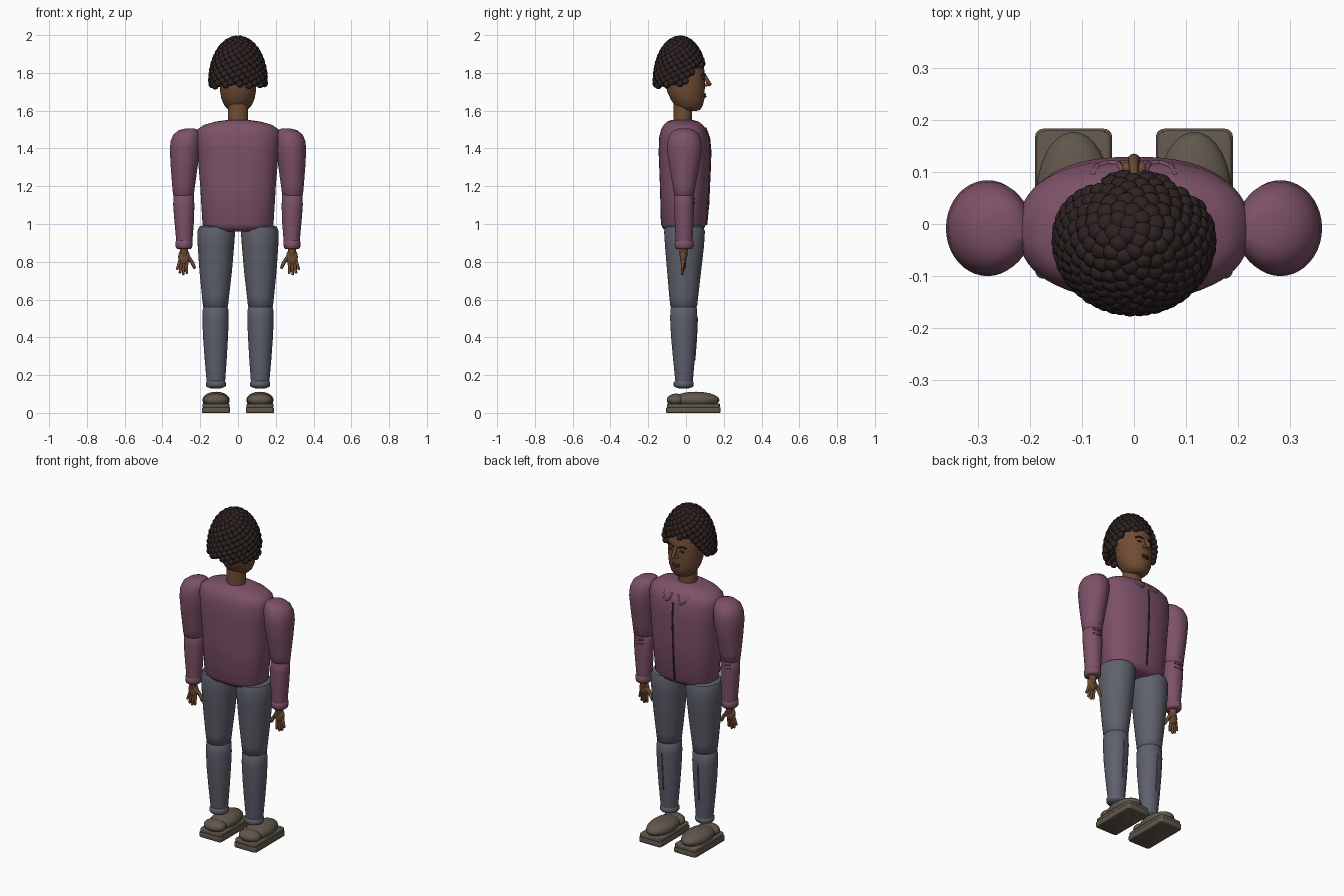
import bpy, bmesh, math
from mathutils import Matrix, Vector


def material(name, rgb):
    m = bpy.data.materials.new(name)
    m.diffuse_color = (*rgb, 1)
    return m


PLUM = material("plum_cloth", (0.205, 0.082, 0.137))
PLUM_DARK = material("dark_plum", (0.06, 0.02, 0.035))
GREY = material("grey_cloth", (0.112, 0.117, 0.148))
SHOE = material("shoe_brown", (0.118, 0.096, 0.072))
SKIN = material("brown_skin", (0.165, 0.073, 0.035))
LIP = material("lip_brown", (0.075, 0.028, 0.018))
HAIR = material("dark_hair", (0.028, 0.016, 0.016))


def finish(name, bm, mat, angle=45):
    bmesh.ops.recalc_face_normals(bm, faces=bm.faces)
    me = bpy.data.meshes.new(name)
    bm.to_mesh(me)
    bm.free()
    me.materials.append(mat)
    ob = bpy.data.objects.new(name, me)
    bpy.context.collection.objects.link(ob)
    bpy.ops.object.select_all(action='DESELECT')
    ob.select_set(True)
    bpy.context.view_layer.objects.active = ob
    bpy.ops.object.shade_smooth_by_angle(angle=math.radians(angle))
    return ob


def loft(name, rings, mat, side=1, power=2.0, seg=40):
    """Stack of superellipse rings: (z, centre x, centre y, radius x, radius y)."""
    bm = bmesh.new()
    loops = []
    for z, cx, cy, rx, ry in rings:
        loop = []
        for i in range(seg):
            a = 2 * math.pi * i / seg
            c, s = math.cos(a), math.sin(a)
            x = math.copysign(abs(c) ** (2 / power), c) * rx
            y = math.copysign(abs(s) ** (2 / power), s) * ry
            loop.append(bm.verts.new((cx * side + x, cy + y, z)))
        loops.append(loop)
    for a, b in zip(loops, loops[1:]):
        for i in range(seg):
            j = (i + 1) % seg
            bm.faces.new((a[i], a[j], b[j], b[i]))
    bm.faces.new(loops[0])
    bm.faces.new(loops[-1])
    return finish(name, bm, mat)


def ball(bm, loc, rad, u=16, v=10, rot=None):
    m = Matrix.Translation(loc) @ (rot or Matrix()) @ Matrix.Diagonal((*rad, 1))
    return bmesh.ops.create_uvsphere(bm, u_segments=u, v_segments=v, radius=1, matrix=m)['verts']


def capsule(bm, p, q, r1, r2):
    p, q = Vector(p), Vector(q)
    rot = (q - p).to_track_quat('Z', 'Y').to_matrix()
    for v in bmesh.ops.create_uvsphere(bm, u_segments=12, v_segments=8, radius=1)['verts']:
        v.co = q + rot @ v.co * r2 if v.co.z > 1e-4 else p + rot @ v.co * r1


def chain(name, pts, r, mat):
    bm = bmesh.new()
    for a, b in zip(pts, pts[1:]):
        capsule(bm, a, b, r, r)
    return finish(name, bm, mat)


def ellipsoid(name, loc, rad, mat, u=32, v=18):
    bm = bmesh.new()
    ball(bm, loc, rad, u, v)
    return finish(name, bm, mat)


def slab(name, loc, size, mat):
    bm = bmesh.new()
    bmesh.ops.create_cube(bm, size=1, matrix=Matrix.Translation(loc) @ Matrix.Diagonal((*size, 1)))
    up = [e for e in bm.edges if abs(e.verts[0].co.z - e.verts[1].co.z) > 0.001]
    bmesh.ops.bevel(bm, geom=up, offset=0.016, segments=4, affect='EDGES', profile=0.5)
    rim = [e for e in bm.edges if len({f.normal.z > 0.5 or f.normal.z < -0.5 for f in e.link_faces}) == 2]
    bmesh.ops.bevel(bm, geom=rim, offset=0.004, segments=2, affect='EDGES', profile=0.5)
    return finish(name, bm, mat)


# Torso, neck and head
loft("jacket_body", [
    (0.96, 0, -0.013, 0.13, 0.085), (0.975, 0, -0.013, 0.175, 0.108), (1.0, 0, -0.013, 0.188, 0.12),
    (1.2, 0, -0.008, 0.2, 0.13), (1.38, 0, -0.008, 0.215, 0.137), (1.46, 0, -0.01, 0.222, 0.132),
    (1.5, 0, -0.012, 0.215, 0.12), (1.525, 0, -0.014, 0.18, 0.103),
    (1.542, 0, -0.017, 0.12, 0.083), (1.55, 0, -0.02, 0.065, 0.06)], PLUM, power=2.4, seg=56)
loft("neck", [(1.53, 0, -0.018, 0.054, 0.049), (1.65, 0, -0.016, 0.054, 0.049)], SKIN)
loft("head", [
    (1.598, 0, 0.02, 0.03, 0.035), (1.605, 0, 0.02, 0.05, 0.055), (1.625, 0, 0.015, 0.07, 0.073),
    (1.66, 0, 0.008, 0.087, 0.089), (1.70, 0, 0.0, 0.095, 0.099), (1.76, 0, -0.003, 0.099, 0.103),
    (1.83, 0, -0.008, 0.1, 0.104), (1.89, 0, -0.015, 0.085, 0.09), (1.93, 0, -0.02, 0.05, 0.055)], SKIN)

# Jacket zip and collar folds
chain("jacket_zip", [(0, 0.108, 1.0), (0, 0.118, 1.1), (0, 0.125, 1.25), (0, 0.13, 1.38),
                     (0, 0.123, 1.46)], 0.005, PLUM_DARK)
for s in (-1, 1):
    chain("collar_fold", [(s * x, y, z) for x, y, z in (
        (0.022, 0.104, 1.505), (0.03, 0.115, 1.475), (0.05, 0.117, 1.465), (0.07, 0.11, 1.478),
        (0.078, 0.095, 1.505))], 0.006, PLUM)

# Face
bm = bmesh.new()
capsule(bm, (0, 0.097, 1.79), (0, 0.122, 1.742), 0.008, 0.013)
for s in (-1, 1):
    ball(bm, (s * 0.014, 0.107, 1.736), (0.009, 0.012, 0.009))
finish("nose", bm, SKIN)
for s in (-1, 1):
    ellipsoid("eye", (s * 0.037, 0.092, 1.768), (0.015, 0.007, 0.006), HAIR, 16, 10)
    chain("eyebrow", [(s * 0.02, 0.099, 1.79), (s * 0.04, 0.094, 1.797), (s * 0.058, 0.084, 1.788)],
          0.005, HAIR)
ellipsoid("upper_lip", (0, 0.097, 1.686), (0.026, 0.01, 0.006), LIP, 16, 10)
ellipsoid("lower_lip", (0, 0.096, 1.675), (0.023, 0.012, 0.007), LIP, 16, 10)

# Hair: a cap covered in curls, cut along a hairline that rises over the face
HC = Vector((0, -0.031, 1.758))
HR = Vector((0.14, 0.128, 0.222))


def hairline(y):
    t = min(max((y + 0.02) / 0.09, 0), 1)
    return 1.732 + 0.112 * t


bm = bmesh.new()
ball(bm, HC, HR, 40, 32)
bmesh.ops.delete(bm, geom=[f for f in bm.faces if f.calc_center_median().z < hairline(
    f.calc_center_median().y)], context='FACES')
finish("hair_cap", bm, HAIR)
bm = bmesh.new()
N = 440
for i in range(N):
    h = 1 - 2 * (i + 0.5) / N
    a = i * math.pi * (3 - math.sqrt(5))
    r = math.sqrt(1 - h * h)
    n = Vector((r * math.cos(a), r * math.sin(a), h))
    p = HC + n * HR
    if p.z > hairline(p.y):
        out = Vector((n.x / HR.x, n.y / HR.y, n.z / HR.z))
        ball(bm, p, (0.0205, 0.0205, 0.019), 12, 8, out.to_track_quat('Z', 'Y').to_matrix().to_4x4())
finish("hair_curls", bm, HAIR, 60)

for s in (-1, 1):
    # Sleeves
    loft("upper_sleeve", [
        (1.505, 0.255, -0.01, 0.025, 0.03), (1.497, 0.26, -0.01, 0.052, 0.055),
        (1.475, 0.27, -0.009, 0.071, 0.077), (1.44, 0.277, -0.008, 0.08, 0.089),
        (1.39, 0.281, -0.008, 0.08, 0.092), (1.3, 0.285, -0.009, 0.071, 0.078),
        (1.2, 0.288, -0.01, 0.06, 0.06), (1.155, 0.289, -0.01, 0.055, 0.052),
        (1.14, 0.289, -0.01, 0.042, 0.04)], PLUM, s)
    loft("lower_sleeve", [
        (1.17, 0.288, -0.01, 0.04, 0.04), (1.15, 0.288, -0.01, 0.054, 0.05),
        (1.1, 0.287, -0.01, 0.056, 0.052), (1.02, 0.285, -0.01, 0.052, 0.05),
        (0.9, 0.284, -0.01, 0.042, 0.044)], PLUM, s)
    loft("sleeve_cuff", [
        (0.868, 0.286, -0.01, 0.036, 0.041), (0.874, 0.286, -0.01, 0.043, 0.048),
        (0.89, 0.286, -0.01, 0.045, 0.05), (0.906, 0.286, -0.01, 0.044, 0.049),
        (0.914, 0.286, -0.01, 0.038, 0.042)], PLUM, s)
    for z in (1.11, 1.135, 1.18):
        chain("elbow_fold", [(s * x, y, z + d) for x, y, d in (
            (0.262, 0.036, 0.004), (0.289, 0.043, 0), (0.316, 0.036, 0.004))], 0.005, PLUM)

    # Hands with spread fingers
    bm = bmesh.new()
    ball(bm, (s * 0.286, -0.014, 0.825), (0.031, 0.017, 0.045))
    capsule(bm, (s * 0.286, -0.012, 0.89), (s * 0.286, -0.013, 0.84), 0.024, 0.022)
    for x0, x1, z1 in ((0.307, 0.321, 0.764), (0.297, 0.307, 0.744),
                       (0.285, 0.29, 0.736), (0.272, 0.272, 0.743)):
        capsule(bm, (s * x0, -0.014, 0.805), (s * x1, -0.02, z1), 0.0095, 0.0075)
    capsule(bm, (s * 0.265, -0.012, 0.825), (s * 0.242, -0.01, 0.795), 0.012, 0.0105)
    capsule(bm, (s * 0.242, -0.01, 0.795), (s * 0.231, -0.01, 0.77), 0.0105, 0.0085)
    finish("hand", bm, SKIN)

    # Trouser legs
    loft("trouser_thigh", [
        (0.995, 0.112, -0.008, 0.07, 0.08), (0.985, 0.113, -0.008, 0.093, 0.1),
        (0.96, 0.115, -0.008, 0.1, 0.108), (0.88, 0.117, -0.008, 0.096, 0.103),
        (0.75, 0.118, -0.01, 0.086, 0.09), (0.62, 0.119, -0.012, 0.072, 0.077),
        (0.565, 0.119, -0.012, 0.066, 0.071), (0.55, 0.119, -0.012, 0.05, 0.055)], GREY, s)
    loft("trouser_shin", [
        (0.575, 0.119, -0.012, 0.05, 0.055), (0.555, 0.119, -0.012, 0.067, 0.07),
        (0.5, 0.119, -0.012, 0.07, 0.072), (0.4, 0.119, -0.012, 0.066, 0.067),
        (0.28, 0.118, -0.011, 0.058, 0.057), (0.155, 0.117, -0.01, 0.048, 0.045)], GREY, s)
    loft("trouser_cuff", [
        (0.128, 0.117, -0.012, 0.02, 0.02), (0.137, 0.117, -0.012, 0.048, 0.048),
        (0.145, 0.117, -0.012, 0.053, 0.053), (0.16, 0.117, -0.012, 0.053, 0.053),
        (0.17, 0.117, -0.012, 0.047, 0.046)], GREY, s)
    chain("shin_crease", [(s * 0.119, 0.059, 0.5), (s * 0.119, 0.055, 0.4), (s * 0.118, 0.046, 0.28)],
          0.004, GREY)

    # Shoes
    slab("shoe_sole", (s * 0.116, 0.039, 0.0145), (0.148, 0.288, 0.029), SHOE)
    slab("shoe_welt", (s * 0.116, 0.039, 0.038), (0.142, 0.28, 0.022), SHOE)
    ellipsoid("shoe_toe", (s * 0.116, 0.052, 0.068), (0.072, 0.125, 0.044), SHOE)
    ellipsoid("shoe_heel", (s * 0.116, -0.052, 0.068), (0.066, 0.05, 0.034), SHOE)
